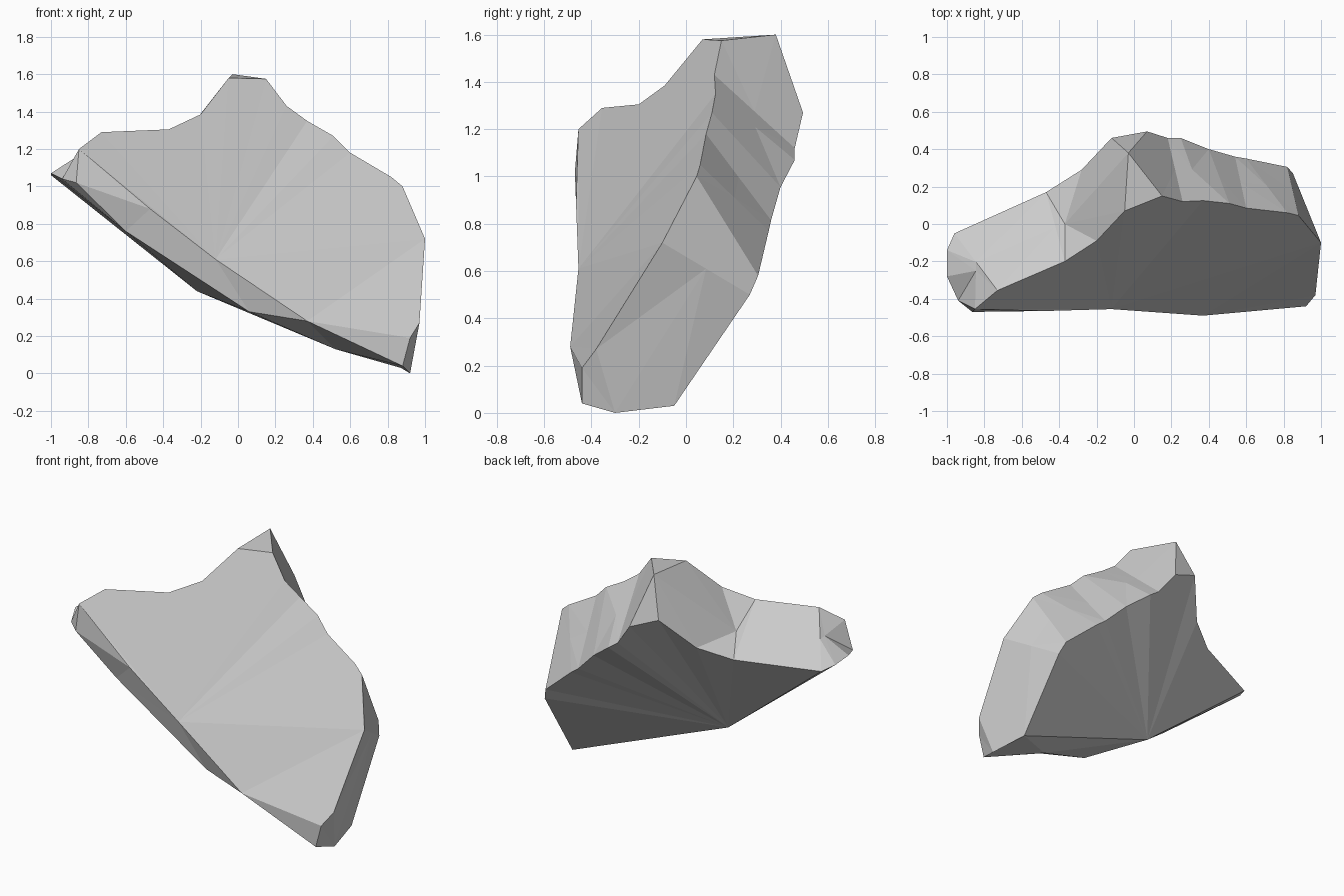
import bpy, bmesh
from mathutils import Vector

if "Cube" in bpy.data.objects:
    bpy.data.objects.remove(bpy.data.objects["Cube"])

# Outline of the broad front face, clockwise from the left tip
front = [(-.865, -.47, 1.02), (-.85, -.455, 1.2), (-.73, -.355, 1.29), (-.37, -.2, 1.305),
         (-.2, -.09, 1.385), (-.05, .07, 1.58), (.15, .15, 1.575), (.26, .12, 1.43),
         (.37, .125, 1.35), (.51, .11, 1.27), (.6, .085, 1.18), (.82, .06, 1.05),
         (.88, .045, 1.0), (1, -.1, .72), (.97, -.38, .27), (.92, -.44, .19),
         (.37, -.49, .28), (-.12, -.455, .61), (-.47, -.465, .88)]

# Matching outline of the back face (repeated points share a corner)
heel, belly = (.87, -.05, .03), (-.22, -.13, .44)
back = [(-1, -.28, 1.07), (-1, -.14, 1.06), (-.96, -.05, 1.04), (-.47, .17, 1.07),
        (-.28, .29, 1.145), (-.12, .46, 1.35), (.07, .495, 1.27), (.18, .46, 1.12),
        (.25, .46, 1.07), (.4, .4, .955), (.54, .36, .815), (.6, .35, .77),
        (.82, .305, .58), (.85, .27, .5), heel, heel, belly, belly, belly]

# Corners on the broken rim between both faces; elsewhere the rim is straight
peak = (-.03, .38, 1.6)
rim = {0: (-.94, -.41, 1.04), 1: (-.845, -.25, 1.17), 4: (-.37, 0, 1.17), 5: peak, 6: peak,
       14: (.92, -.3, 0), 15: (.88, -.44, .04), 16: (.52, -.27, .13),
       17: (.06, -.42, .33), 18: (-.6, -.42, .76)}

bm = bmesh.new()
cache = {}


def vert(p):
    key = tuple(round(c, 4) for c in p)
    if key not in cache:
        cache[key] = bm.verts.new(key)
    return cache[key]


def face(verts):
    unique = list(dict.fromkeys(verts))
    if len(unique) > 2:
        bm.faces.new(unique)


def fan(hub, points):
    for p, q in zip(points, points[1:]):
        face([hub, p, q])


n = len(front)
mid = [rim.get(i, (Vector(front[i]) + Vector(back[i])) / 2) for i in range(n)]
f, m, b = [[vert(p) for p in ring] for ring in (front, mid, back)]

# Rim facets; the lower right corner folds along a chosen diagonal
for a, c in ((f, m), (m, b)):
    for i in range(n):
        j = (i + 1) % n
        if i == 15:
            face([a[i], a[j], c[i]])
            face([a[j], c[j], c[i]])
        elif i == 16 and a is f:
            face([a[i], a[j], c[j]])
            face([a[i], c[j], c[i]])
        else:
            face([a[i], a[j], c[j], c[i]])

# Front face, creased along lines from its lower edge
fan(f[16], f[13:16])
fan(f[17], f[1:14])
face([f[16], f[17], f[13]])
face([f[17], f[18], f[1]])
face([f[18], f[0], f[1]])

# Back face, fanned from the low belly corner
fan(b[16], b[:15])

bmesh.ops.triangulate(bm, faces=bm.faces[:])
bmesh.ops.recalc_face_normals(bm, faces=bm.faces[:])
mesh = bpy.data.meshes.new("rock_shard")
bm.to_mesh(mesh)
bm.free()
obj = bpy.data.objects.new("rock_shard", mesh)
bpy.context.collection.objects.link(obj)
